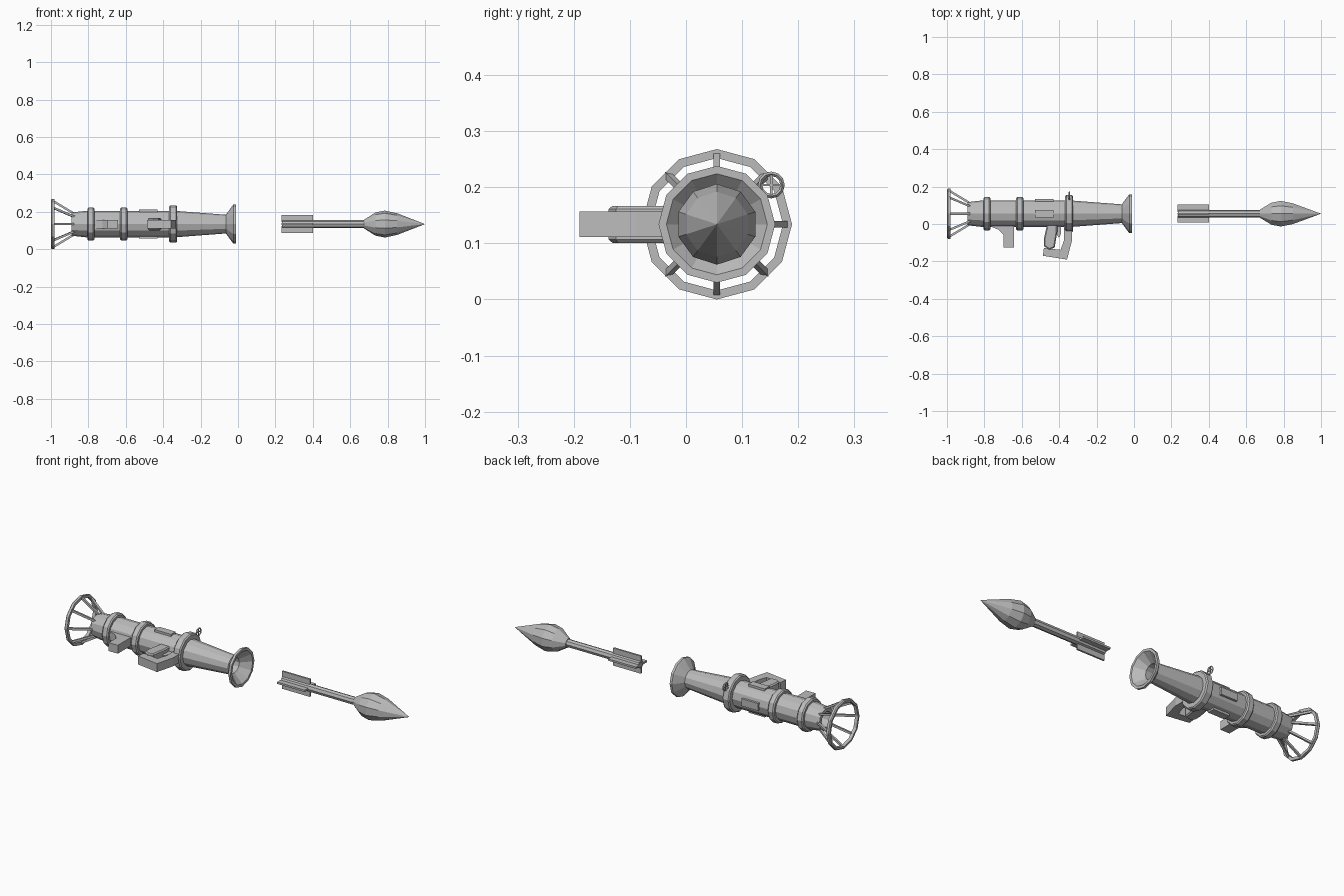
import bpy, bmesh, math
from mathutils import Vector, Matrix

cube = bpy.data.objects.get("Cube")
if cube:
    bpy.data.objects.remove(cube, do_unlink=True)

CY, CZ = 0.055, 0.134          # long axis of launcher and rocket
GRIP_Z = CZ

metal = bpy.data.materials.new("plain_grey")
metal.use_nodes = True
GREY = (0.5, 0.5, 0.5, 1)
metal.diffuse_color = GREY
metal.node_tree.nodes["Principled BSDF"].inputs["Base Color"].default_value = GREY


def finish(name, bm):
    bmesh.ops.remove_doubles(bm, verts=bm.verts, dist=1e-5)
    bmesh.ops.recalc_face_normals(bm, faces=bm.faces)
    me = bpy.data.meshes.new(name)
    bm.to_mesh(me)
    bm.free()
    me.materials.append(metal)
    ob = bpy.data.objects.new(name, me)
    bpy.context.collection.objects.link(ob)
    return ob


def lathe(name, profile, sides=12, closed=True):
    """Spin an (x, radius) profile about the long axis."""
    bm = bmesh.new()
    vs = [bm.verts.new((x, CY, CZ + r)) for x, r in profile]
    pairs = list(zip(vs, vs[1:]))
    if closed:
        pairs.append((vs[-1], vs[0]))
    edges = [bm.edges.new(p) for p in pairs]
    bmesh.ops.spin(bm, geom=vs + edges, cent=(0, CY, CZ), axis=(1, 0, 0),
                   angle=math.tau, steps=sides, use_merge=True)
    return finish(name, bm)


def plate(name, outline, thick, bevel=0):
    """Extrude an (x, y) outline evenly about the axis height."""
    bm = bmesh.new()
    face = bm.faces.new([bm.verts.new((x, y, GRIP_Z - thick / 2)) for x, y in outline])
    ext = bmesh.ops.extrude_face_region(bm, geom=[face])
    top = [v for v in ext["geom"] if isinstance(v, bmesh.types.BMVert)]
    bmesh.ops.translate(bm, verts=top, vec=(0, 0, thick))
    if bevel:
        rims = [e for e in bm.edges if abs(e.verts[0].co.z - e.verts[1].co.z) < 1e-6]
        bmesh.ops.bevel(bm, geom=rims, offset=bevel, segments=1, affect='EDGES')
    return finish(name, bm)


def radial_box(name, x0, x1, r0, r1, width, angle):
    """Box lying along the axis, pushed outward at an angle from straight up."""
    bm = bmesh.new()
    m = (Matrix.Translation((0, CY, CZ)) @ Matrix.Rotation(angle, 4, 'X')
         @ Matrix.Translation(((x0 + x1) / 2, 0, (r0 + r1) / 2))
         @ Matrix.Diagonal((x1 - x0, width, r1 - r0, 1)))
    bmesh.ops.create_cube(bm, size=1, matrix=m)
    return finish(name, bm)


def rod(name, a, b, radius, sides=4):
    a, b = Vector(a), Vector(b)
    d = b - a
    bm = bmesh.new()
    m = (Matrix.Translation((a + b) / 2) @ d.to_track_quat('Z', 'Y').to_matrix().to_4x4()
         @ Matrix.Rotation(math.pi / 4, 4, 'Z'))
    bmesh.ops.create_cone(bm, cap_ends=True, segments=sides, radius1=radius,
                          radius2=radius, depth=d.length, matrix=m)
    return finish(name, bm)


def around(x, r, angle):
    return (x, CY - r * math.sin(angle), CZ + r * math.cos(angle))


# Hollow launch tube with flared muzzle
lathe("launch_tube", [(-0.89, 0.062), (-0.81, 0.071), (-0.34, 0.071), (-0.065, 0.05),
                      (-0.03, 0.098), (-0.025, 0.104), (-0.012, 0.104), (-0.012, 0.09),
                      (-0.06, 0.042), (-0.89, 0.042)])

# Clamp bands
for name, x0, x1, r in (("rear_band", -0.805, -0.768, 0.089),
                        ("middle_band", -0.63, -0.592, 0.089),
                        ("front_band", -0.368, -0.325, 0.099)):
    lathe(name, [(x0, 0.06), (x0, r - 0.006), (x0 + 0.006, r),
                 (x1 - 0.006, r), (x1, r - 0.006), (x1, 0.06)])

# Rear guard ring and its spokes
lathe("rear_guard_ring", [(-1, 0.118), (-1, 0.129), (-0.995, 0.134),
                          (-0.982, 0.134), (-0.982, 0.118)])
for i in range(8):
    a = i * math.tau / 8
    rod(f"guard_spoke_{i + 1}", around(-0.87, 0.052, a), around(-0.99, 0.124, a), 0.008)

# Raised strips on the top, back and underside
for name, a in (("top_strip", 0), ("back_strip", -math.pi / 2), ("bottom_strip", math.pi)):
    radial_box(name, -0.53, -0.43, 0.05, 0.078, 0.04, a)

# Rear hand grip
plate("rear_grip", [(-0.78, 0.0), (-0.77, -0.012), (-0.725, -0.03), (-0.697, -0.058),
                    (-0.697, -0.125), (-0.641, -0.125), (-0.641, 0.0)], 0.046)

# Pistol grip with trigger and hand guard
plate("pistol_grip", [(-0.462, 0.01), (-0.482, -0.08), (-0.482, -0.118), (-0.452, -0.138),
                      (-0.424, -0.125), (-0.41, -0.04), (-0.41, 0.01)], 0.066, 0.006)
plate("trigger", [(-0.412, 0.0), (-0.412, -0.06), (-0.402, -0.072), (-0.392, -0.06),
                  (-0.388, 0.0)], 0.02)
plate("hand_guard", [(-0.375, 0.01), (-0.374, -0.086), (-0.392, -0.138), (-0.482, -0.128),
                     (-0.487, -0.17), (-0.358, -0.19), (-0.332, -0.09), (-0.332, 0.01)], 0.046)

# Ring sight with cross wires on the front band
sight = Vector((-0.345, 0.152, 0.204))
bpy.ops.mesh.primitive_torus_add(major_segments=12, minor_segments=4, major_radius=0.02,
                                 minor_radius=0.004, location=sight,
                                 rotation=(0, math.pi / 2, 0))
bpy.context.object.name = "sight_ring"
bpy.context.object.data.materials.append(metal)
for name, d in (("sight_wire_upright", Vector((0, 0, 0.02))),
                ("sight_wire_level", Vector((0, 0.02, 0)))):
    rod(name, sight - d, sight + d, 0.003)
out = Vector((0, sight.y - CY, sight.z - CZ)).normalized()
rod("sight_post", sight - out * 0.035, sight - out * 0.018, 0.007)

# Rocket: faceted warhead, shaft and tail fins
lathe("warhead", [(0.675, 0), (0.675, 0.024), (0.735, 0.062), (0.785, 0.072),
                  (0.85, 0.058), (1, 0)], 10, False)
lathe("rocket_shaft", [(0.235, 0), (0.235, 0.021), (0.69, 0.021), (0.69, 0)], 8, False)
for i in range(4):
    radial_box(f"tail_fin_{i + 1}", 0.232, 0.4, 0.01, 0.048, 0.01, i * math.pi / 2)
